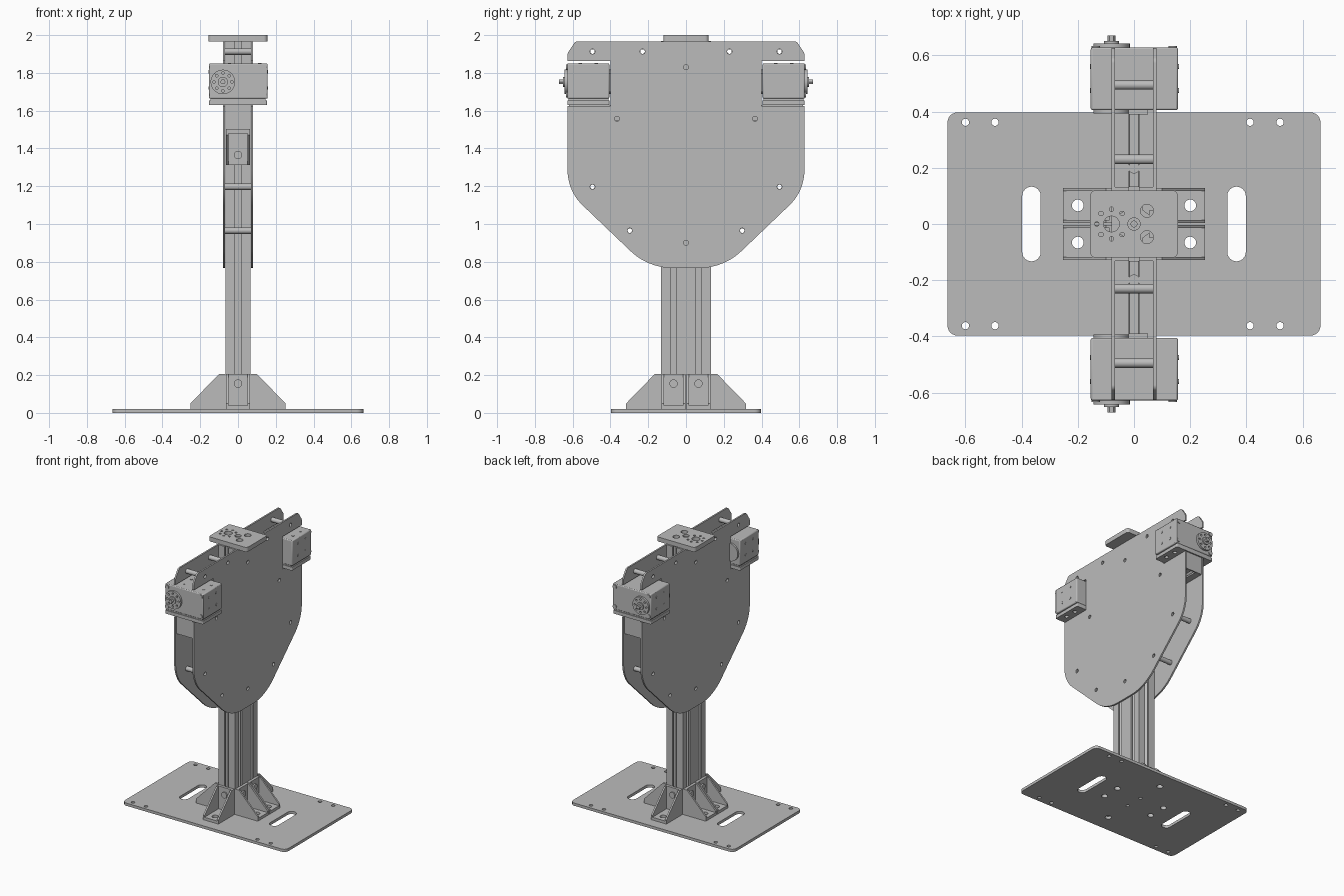
import bpy, bmesh
from math import cos, sin, pi
from mathutils import Matrix, Vector

cube = bpy.data.objects.get("Cube")
if cube:
    bpy.data.objects.remove(cube, do_unlink=True)

grey = bpy.data.materials.new("light_grey")
grey.use_nodes = True
grey.diffuse_color = (0.5, 0.5, 0.5, 1)
bsdf = next(n for n in grey.node_tree.nodes if n.type == 'BSDF_PRINCIPLED')
bsdf.inputs["Base Color"].default_value = grey.diffuse_color

# Rows give where the flat outline axes and the depth axis end up
FRAMES = {
    "x": Matrix(((0, 0, 1), (1, 0, 0), (0, 1, 0))).to_4x4(),
    "y": Matrix(((1, 0, 0), (0, 0, 1), (0, 1, 0))).to_4x4(),
    "z": Matrix.Identity(4),
}


def circle(a, b, r, n=24):
    return [(a + r * cos(2 * pi * i / n), b + r * sin(2 * pi * i / n)) for i in range(n)]


def rounded(corners, steps=6):
    """Polygon whose corners (a, b, cut) are replaced with true arcs."""
    pts = []
    for i, (a, b, cut) in enumerate(corners):
        p = Vector((a, b))
        if not cut:
            pts.append((a, b))
            continue
        d0 = (Vector(corners[i - 1][:2]) - p).normalized()
        d1 = (Vector(corners[(i + 1) % len(corners)][:2]) - p).normalized()
        w = cos((pi - d0.angle(d1)) / 2)
        for k in range(steps + 1):
            t = k / steps
            f0, f1, f2 = (1 - t) ** 2, 2 * w * t * (1 - t), t * t
            q = ((p + d0 * cut) * f0 + p * f1 + (p + d1 * cut) * f2) / (f0 + f1 + f2)
            pts.append(tuple(q))
    return pts


def rect(a0, a1, b0, b1, r=0.0):
    return rounded([(a0, b0, r), (a1, b0, r), (a1, b1, r), (a0, b1, r)])


def slab(name, axis, outline, lo, hi, holes=(), place=None, bevel=0.0):
    """Flat outline with holes, extruded from lo to hi along an axis."""
    curve = bpy.data.curves.new(name, 'CURVE')
    curve.dimensions = '2D'
    curve.fill_mode = 'BOTH'
    curve.extrude = (hi - lo) / 2
    for loop in [outline, *holes]:
        sp = curve.splines.new('POLY')
        sp.points.add(len(loop) - 1)
        for pt, (a, b) in zip(sp.points, loop):
            pt.co = (a, b, 0, 1)
        sp.use_cyclic_u = True
    obj = bpy.data.objects.new(name, curve)
    bpy.context.collection.objects.link(obj)
    bpy.ops.object.select_all(action='DESELECT')
    obj.select_set(True)
    bpy.context.view_layer.objects.active = obj
    bpy.ops.object.convert(target='MESH')
    obj = bpy.context.view_layer.objects.active
    bm = bmesh.new()
    bm.from_mesh(obj.data)
    bmesh.ops.remove_doubles(bm, verts=bm.verts, dist=1e-5)
    m = FRAMES[axis] @ Matrix.Translation((0, 0, (lo + hi) / 2))
    bm.transform((place or Matrix.Identity(4)) @ m)
    bmesh.ops.recalc_face_normals(bm, faces=bm.faces)
    bm.to_mesh(obj.data)
    bm.free()
    obj.data.materials.clear()
    obj.data.materials.append(grey)
    if bevel:
        mod = obj.modifiers.new("soft_edges", 'BEVEL')
        mod.width = bevel
        mod.segments = 2
    bpy.ops.object.shade_smooth_by_angle(angle=0.5)
    return obj


def join(name, parts):
    bpy.ops.object.select_all(action='DESELECT')
    for p in parts:
        p.select_set(True)
    bpy.context.view_layer.objects.active = parts[0]
    bpy.ops.object.join()
    parts[0].name = name


def slotted(ha, hb, slots_a, slots_b, cb=0.0):
    """Extrusion section with T-slots on all four sides."""
    pts = []
    sides = [((1, 0), (0, -1), ha, hb, slots_a), ((0, 1), (1, 0), hb, ha, slots_b),
             ((-1, 0), (0, 1), ha, hb, slots_a), ((0, -1), (-1, 0), hb, ha, slots_b)]
    for t, n, half, dist, slots in sides:
        run = [(-half, 0)]
        for s in sorted(slots):
            run += [(s - .017, 0), (s - .017, .012), (s - .034, .012), (s - .016, .036),
                    (s + .016, .036), (s + .034, .012), (s + .017, .012), (s + .017, 0)]
        pts += [(t[0] * u + n[0] * (dist - d), t[1] * u + n[1] * (dist - d) + cb)
                for u, d in run]
    return pts


SIGNS = (-1, 1)

# Base plate with slots, corner holes and bracket bolt holes
holes = [circle(x, s * .362, .013) for x in (-.6, -.495, .413, .52) for s in SIGNS]
holes += [rect(s * .365 - .033, s * .365 + .033, -.133, .133, .033) for s in SIGNS]
holes += [circle(s * .2, t * .066, .021) for s in SIGNS for t in SIGNS]
holes += [circle(0, s * .267, .021) for s in SIGNS] + [circle(0, s * .066, .012) for s in SIGNS]
slab("base_plate", "z", rect(-.664, .664, -.397, .397, .035), 0, .02, holes)

# Upright post and the two cross arms
slab("post", "z", slotted(.067, .132, [0], [-.066, .066]), .02, 1.968)
for s, side in zip(SIGNS, ("front", "back")):
    lo, hi = sorted((s * .132, s * .615))
    slab(side + "_arm", "y", slotted(.067, .065, [0], [0], 1.565), lo, hi)
    lo, hi = sorted((s * .61, s * .62))
    slab(side + "_arm_cap", "y", rect(-.066, .066, 1.501, 1.629), lo, hi)
    slab(side + "_arm_bolt", "z", circle(0, s * .2, .02), 1.6, 1.634)


# Gusseted corner brackets
def bracket(name, origin, out, up):
    out, up = Vector(out), Vector(up)
    m = Matrix((out, up.cross(out), up)).transposed().to_4x4()
    m.translation = origin
    gusset = [(0, 0), (.185, 0), (.185, .03), (.032, .187), (0, .187)]
    parts = [slab("gusset", "y", gusset, y, y + .012, place=m) for y in (-.063, .051)]
    parts.append(slab("wall", "x", rect(-.063, .063, 0, .187), 0, .02, place=m))
    parts.append(slab("foot", "z", rect(0, .185, -.063, .063), 0, .02,
                      [circle(.133, 0, .021)], place=m))
    parts.append(slab("bolt", "x", circle(0, .135, .022), .018, .03, place=m))
    join(name, parts)


for s, a in zip(SIGNS, ("front", "back")):
    bracket(a + "_foot_bracket", (0, s * .132, .02), (0, s, 0), (0, 0, 1))
    bracket(a + "_arm_bracket", (0, s * .132, 1.5), (0, s, 0), (0, 0, -1))
    for t, b in zip(SIGNS, ("right", "left")):
        bracket(f"{b}_{a}_side_bracket", (t * .067, s * .066, .02), (t, 0, 0), (0, 0, 1))

# Large side plates, notched around the motors
half = [(.585, 1.967, .012), (.627, 1.905, .012), (.627, 1.862, 0), (.4, 1.862, 0),
        (.4, 1.625, 0), (.627, 1.625, 0), (.627, 1.175, .11), (.2, .767, .13)]
outline = rounded(half + [(-a, b, c) for a, b, c in reversed(half)], 10)
spacers = [(s * y, z) for s in SIGNS
           for y, z in ((.495, 1.913), (.23, 1.913), (.495, 1.197), (.298, .965))]
bolts = [(0, 1.83), (0, .9), (-.365, 1.557), (.365, 1.557)]
for lo, hi, side in ((-.08, -.068, "right"), (.068, .08, "left")):
    slab(side + "_side_plate", "x", outline, lo, hi,
         [circle(y, z, .013) for y, z in spacers + bolts])

# Hollow spacers between the plates
for i, (y, z) in enumerate(spacers):
    slab(f"spacer_{i + 1}", "x", circle(y, z, .017), -.068, .068, [circle(y, z, .012)])

# Motors with output discs, screws and mounting trays
AX, AZ = -.08, 1.752
for s, side in zip(SIGNS, ("front", "back")):
    def layer(name, shape, near, far, cut=()):
        lo, hi = sorted((s * near, s * far))
        return slab(f"{side}_{name}", "y", shape, lo, hi, cut)

    lo, hi = sorted((s * .406, s * .628))
    slab(side + "_motor_body", "z", rect(-.154, .157, lo, hi), 1.664, 1.85, bevel=.006)
    slab(side + "_motor_tray", "z", rect(-.154, .154, lo, hi, .008), 1.63, 1.655,
         [circle(x, s * y, .014) for x in (-.115, .115) for y in (.475, .56)])
    slab(side + "_motor_neck", "z", rect(-.145, .145, lo + .005, hi - .005), 1.65, 1.67)
    ring = [circle(AX + .047 * cos(k * pi / 4), AZ + .047 * sin(k * pi / 4), .007, 12)
            for k in range(8)]
    layer("output_disc", circle(AX, AZ, .065, 40), .626, .643, ring)
    layer("output_hub", circle(AX, AZ, .027), .64, .652)
    layer("output_screw", circle(AX, AZ, .014, 6), .65, .672)
    layer("rear_disc", circle(AX, AZ, .065, 40), .393, .408)
    layer("connector", rect(-.02, .05, 1.7, 1.8), .39, .408)
    for x in (-.136, .138):
        for z in (1.685, 1.83):
            layer("corner_screw", circle(x, z, .015), .625, .634)
    for y in (.475, .56):
        for x in (-.045, .115):
            slab(side + "_top_screw", "z", circle(x, s * y, .009, 12), 1.848, 1.853)
        for z in (1.72, 1.806):
            slab(side + "_left_screw", "x", circle(s * y, z, .009, 12), .155, .16)
            slab(side + "_right_screw", "x", circle(s * y, z, .009, 12), -.157, -.152)

# Top plate with bearing, ring and bolt holes
holes = [circle(AX, 0, .028), circle(0, 0, .022)]
holes += [circle(.046, s * .047, .023) for s in SIGNS]
holes += [circle(AX + .053 * cos(k * pi / 4), .053 * sin(k * pi / 4), .008, 12)
          for k in range(1, 8)]
slab("top_plate", "z", rect(-.156, .156, -.12, .12, .02), 1.967, 2, holes)
slab("top_bolt", "z", circle(0, 0, .012), 1.95, 1.99)
